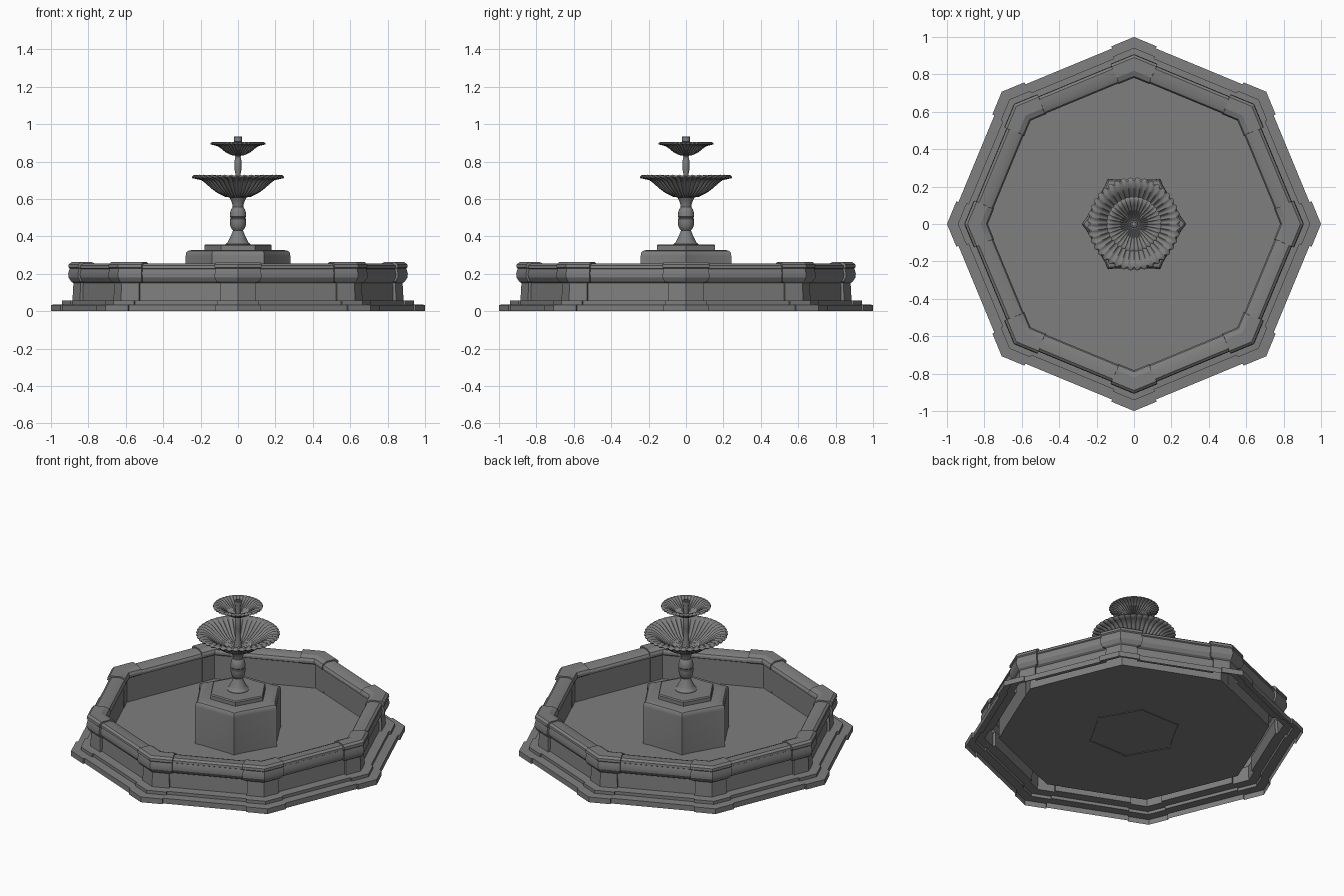
import bpy, bmesh
from math import sin, cos, pi, tau

stone = bpy.data.materials.new("dark_stone")
stone.diffuse_color = (0.21, 0.21, 0.21, 1)


def make(name, rows, bottom=True, smooth=None):
    """Skin a stack of closed point rows, cap the last one and maybe the first."""
    bm = bmesh.new()
    vs = [[bm.verts.new(p) for p in row] for row in rows]
    m = len(vs[0])
    for a, b in zip(vs, vs[1:]):
        for j in range(m):
            k = (j + 1) % m
            bm.faces.new((a[j], a[k], b[k], b[j]))
    bm.faces.new(vs[-1])
    if bottom:
        bm.faces.new(vs[0][::-1])
    me = bpy.data.meshes.new(name)
    bm.to_mesh(me)
    bm.free()
    me.materials.append(stone)
    ob = bpy.data.objects.new(name, me)
    bpy.context.collection.objects.link(ob)
    if smooth:
        bpy.ops.object.select_all(action='DESELECT')
        ob.select_set(True)
        bpy.context.view_layer.objects.active = ob
        bpy.ops.object.shade_smooth_by_angle(angle=smooth)
    return ob


def ring(r, z, n):
    return [(r * cos(tau * i / n), r * sin(tau * i / n), z) for i in range(n)]


def lathe(name, profile, n, smooth=None):
    return make(name, [ring(r, z, n) for r, z in profile], smooth=smooth)


# basin shell section, open underneath:
# corner radius, height, half length of corner pier, set-back and drop of the straight runs
section = [(1.0, 0.0, 0.13, 0.012, 0), (1.0, 0.034, 0.13, 0.012, 0),
           (0.942, 0.036, 0.12, 0.012, 0), (0.942, 0.056, 0.12, 0.012, 0),
           (0.885, 0.058, 0.105, 0.016, 0), (0.88, 0.15, 0.10, 0.016, 0),
           (0.892, 0.158, 0.125, 0.013, 0), (0.906, 0.18, 0.135, 0.013, 0),
           (0.908, 0.20, 0.135, 0.013, 0), (0.90, 0.228, 0.13, 0.013, 0.003),
           (0.907, 0.234, 0.135, 0.013, 0.005), (0.905, 0.25, 0.135, 0.013, 0.007),
           (0.89, 0.262, 0.13, 0.013, 0.008), (0.82, 0.262, 0.10, -0.003, 0.008),
           (0.79, 0.25, 0.09, -0.004, 0.007), (0.782, 0.235, 0.09, -0.004, 0.005),
           (0.782, 0.22, 0.09, -0.004, 0.003), (0.798, 0.21, 0.085, -0.002, 0),
           (0.80, 0.055, 0.085, -0.002, 0)]


def basin_row(r, z, length, inset, drop):
    """Octagon outline with a projecting pier around every corner."""
    pts = []
    for c in range(8):
        a = c * pi / 4
        x, y = r * cos(a), r * sin(a)
        for s in (-1, 1):
            d, m = a + s * pi * 5 / 8, a + s * pi / 8
            px, py = x + length * cos(d), y + length * sin(d)
            pier = (px, py, z)
            straight = (px - inset * cos(m), py - inset * sin(m), z - drop)
            pts += [straight, pier, (x, y, z)] if s < 0 else [pier, straight]
    return pts


# the last row is closed by the basin floor
make("basin", [basin_row(*s) for s in section], bottom=False, smooth=0.4)


# hexagonal pedestal with slightly projecting corners
def hex_row(r, z, inset):
    pts = []
    for i in range(6):
        a, b = tau * i / 6, tau * (i + 1) / 6
        mid = (a + b) / 2
        pts.append((r * cos(a), r * sin(a), z))
        for t in (0.14, 0.86):
            pts.append((r * (cos(a) * (1 - t) + cos(b) * t) - inset * cos(mid),
                        r * (sin(a) * (1 - t) + sin(b) * t) - inset * sin(mid), z))
    return pts


make("pedestal", [hex_row(r, z, 0.005) for r, z in
                  [(0.28, 0.05), (0.28, 0.295), (0.277, 0.312), (0.268, 0.322), (0.25, 0.326)]],
     bottom=False, smooth=0.5)
lathe("pedestal_step", [(0.18, 0.326), (0.18, 0.35), (0.174, 0.357), (0.09, 0.357)], 6)

# turned column under the large bowl
lathe("column", [(0.066, 0.352), (0.066, 0.36), (0.057, 0.365), (0.047, 0.385), (0.035, 0.41),
                 (0.027, 0.432), (0.034, 0.44), (0.041, 0.455), (0.044, 0.48), (0.044, 0.493),
                 (0.041, 0.496), (0.041, 0.502), (0.044, 0.505), (0.043, 0.525), (0.037, 0.545),
                 (0.028, 0.557), (0.031, 0.575), (0.041, 0.60), (0.052, 0.615)],
      32, smooth=0.6)


# fluted bowl: lathe whose radius and height follow rounded lobes
def fluted_bowl(name, profile, lobes, depth):
    steps = 6
    rows = []
    for r, z, k in profile:
        row = []
        for i in range(lobes * steps):
            bump = depth * k * (sin(pi * (i % steps) / steps) - 0.6)
            a = tau * i / (lobes * steps)
            row.append(((r + bump) * cos(a), (r + bump) * sin(a), z - 0.4 * bump))
        rows.append(row)
    make(name, rows, smooth=0.9)


fluted_bowl("large_bowl",
            [(0.045, 0.608, 0), (0.07, 0.613, 0.5), (0.105, 0.632, 0.9), (0.14, 0.658, 1),
             (0.17, 0.685, 1), (0.192, 0.702, 1), (0.22, 0.708, 1), (0.24, 0.712, 1),
             (0.245, 0.719, 1), (0.236, 0.727, 1), (0.205, 0.724, 1), (0.18, 0.71, 1),
             (0.15, 0.685, 1), (0.11, 0.655, 0.8), (0.06, 0.637, 0.4), (0.02, 0.632, 0)],
            40, 0.010)

# slim stem between the bowls
lathe("upper_stem", [(0.024, 0.63), (0.02, 0.66), (0.014, 0.72), (0.014, 0.735), (0.018, 0.755),
                     (0.019, 0.80), (0.014, 0.825), (0.02, 0.838)], 24, smooth=0.6)

fluted_bowl("small_bowl",
            [(0.02, 0.832, 0), (0.036, 0.835, 0.6), (0.066, 0.852, 1), (0.09, 0.872, 1),
             (0.108, 0.884, 1), (0.13, 0.889, 1), (0.144, 0.893, 1), (0.145, 0.899, 1),
             (0.137, 0.904, 1), (0.115, 0.900, 1), (0.095, 0.888, 1), (0.068, 0.866, 0.9),
             (0.035, 0.851, 0.5), (0.012, 0.849, 0)],
            36, 0.007)

# water spout with a hollow top
lathe("spout", [(0.016, 0.845), (0.016, 0.902), (0.022, 0.906), (0.022, 0.93), (0.019, 0.934),
                (0.012, 0.934), (0.011, 0.915)], 16, smooth=0.6)
